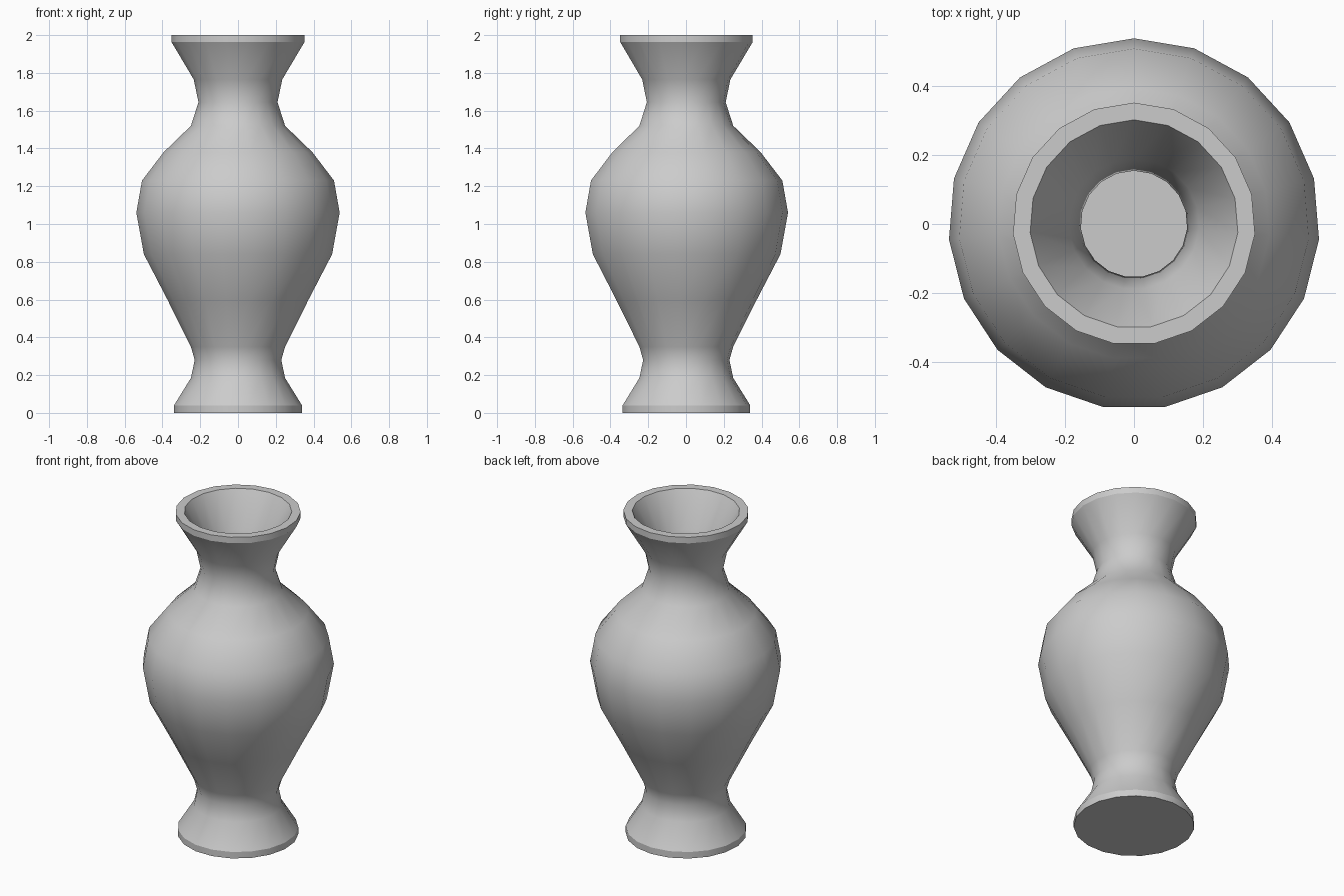
import bpy, bmesh, math

if "Cube" in bpy.data.objects:
    bpy.data.objects.remove(bpy.data.objects["Cube"])

SIDES = 19

# Outer profile (radius, height), foot to rim
outer = [(0.34, 0), (0.34, 0.04), (0.25, 0.185), (0.23, 0.28), (0.25, 0.35),
         (0.375, 0.6), (0.50, 0.84), (0.54, 1.06), (0.51, 1.23), (0.395, 1.38),
         (0.25, 1.52), (0.21, 1.645), (0.235, 1.765), (0.353, 1.963), (0.353, 2.0)]
# Inner wall, rim down to the floor
inner = [(0.303, 2.0), (0.19, 1.79), (0.155, 1.645), (0.21, 1.49), (0.355, 1.345),
         (0.465, 1.2), (0.49, 1.06), (0.455, 0.855), (0.33, 0.62), (0.2, 0.365),
         (0.18, 0.28), (0.2, 0.17), (0.25, 0.06)]
profile = outer + inner
sharp_rings = {0, 1, len(outer) - 2, len(outer) - 1, len(outer), len(profile) - 1}

bm = bmesh.new()


def ring(r, z):
    """One horizontal loop, with a vertex pointing to the back."""
    step = math.tau / SIDES
    return [bm.verts.new((-r * math.sin(i * step), r * math.cos(i * step), z))
            for i in range(SIDES)]


# Walls
rings = [ring(r, z) for r, z in profile]
for a, b in zip(rings, rings[1:]):
    for i in range(SIDES):
        j = (i + 1) % SIDES
        bm.faces.new((a[i], a[j], b[j], b[i]))

# Underside and inside floor
bm.faces.new(rings[0][::-1])
bm.faces.new(rings[-1])

# Smooth walls, crisp foot and rim edges
for f in bm.faces:
    f.smooth = True
for k in sharp_rings:
    for i in range(SIDES):
        bm.edges.get((rings[k][i], rings[k][(i + 1) % SIDES])).smooth = False

bmesh.ops.recalc_face_normals(bm, faces=bm.faces)
mesh = bpy.data.meshes.new("vase")
bm.to_mesh(mesh)
bm.free()
bpy.context.collection.objects.link(bpy.data.objects.new("vase", mesh))
